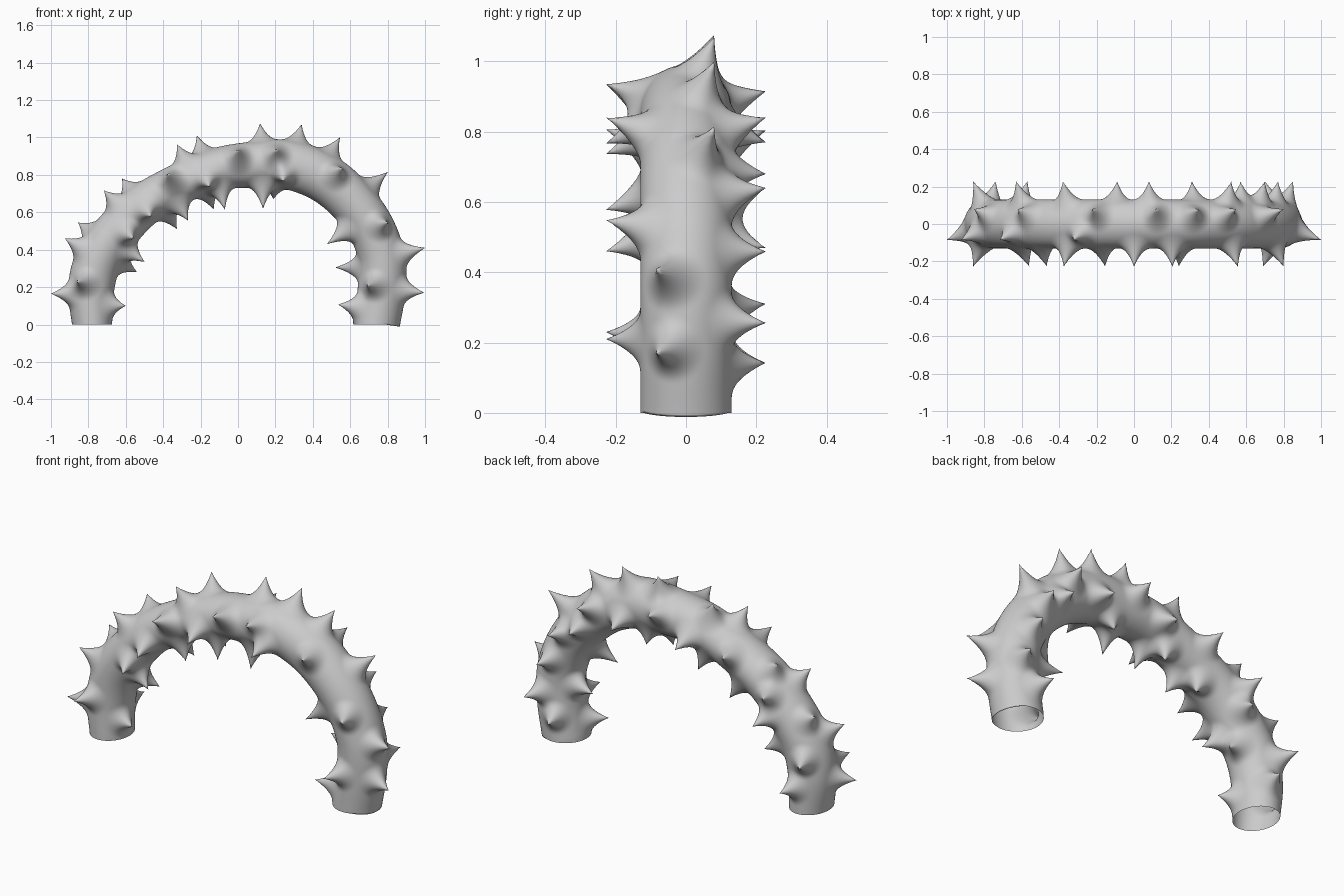
import bpy, bmesh, math
from mathutils import Vector

if "Cube" in bpy.data.objects:
    bpy.data.objects.remove(bpy.data.objects["Cube"])

# centreline of the arch: x, z, radius in the arch plane
PATH = [(-.78, 0, .107), (-.785, .19, .123), (-.745, .35, .125), (-.645, .50, .12),
        (-.51, .635, .115), (-.315, .75, .11), (-.13, .827, .112), (.06, .853, .122),
        (.28, .853, .132), (.495, .76, .13), (.675, .577, .125), (.765, .375, .125),
        (.768, .19, .128), (.74, 0, .125)]
WIDTH = .13           # half width along y
STEPS, SIDES = 26, 112


def catmull(p0, p1, p2, p3, t):
    return .5 * (2 * p1 + (p2 - p0) * t + (2 * p0 - 5 * p1 + 4 * p2 - p3) * t * t
                 + (3 * p1 - p0 - 3 * p2 + p3) * t ** 3)


pts = [Vector(p) for p in PATH]
pts = [2 * pts[0] - pts[1]] + pts + [2 * pts[-1] - pts[-2]]
samples = []
for i in range(1, len(pts) - 2):
    for s in range(STEPS):
        samples.append(catmull(*pts[i - 1:i + 3], s / STEPS))
samples.append(pts[-2])

# open tube swept along the arch
bm = bmesh.new()
rings = []
for i, c in enumerate(samples):
    a, b = samples[max(i - 1, 0)], samples[min(i + 1, len(samples) - 1)]
    tan = Vector((b.x - a.x, 0, b.y - a.y)).normalized()
    out = Vector((-tan.z, 0, tan.x))
    ring = []
    for k in range(SIDES):
        ang = 2 * math.pi * k / SIDES
        p = Vector((c.x, 0, c.y)) + out * c.z * math.cos(ang)
        p.y = WIDTH * math.sin(ang)
        if i in (0, len(samples) - 1):
            p.z = 0
        ring.append(bm.verts.new(p))
    rings.append(ring)
for r0, r1 in zip(rings, rings[1:]):
    for k in range(SIDES):
        n = (k + 1) % SIDES
        bm.faces.new((r0[k], r0[n], r1[n], r1[k]))

# thorn tips by row: (x, z) at a given y
OUTER_BACK = [(-.855, .545), (-.62, .78), (-.22, 1.01), (.118, 1.075),
              (.34, 1.07), (.545, 1.0), (.80, .815)]
OUTER_FRONT = [(-1.0, .165), (-.925, .46), (-.717, .717), (-.326, .963),
               (1.0, .41), (.995, .17)]
INNER_FRONT = [(-.60, .10), (-.50, .335), (-.267, .556), (-.07, .615),
               (.134, .62), (.476, .43), (.535, .107)]
INNER_BACK = [(-.54, .28), (-.326, .51), (-.13, .615), (.19, .67), (.52, .305)]
FRONT = [(-.86, .23), (-.56, .46), (-.467, .578), (-.375, .806), (-.155, .737),
         (0, .935), (.205, .935), (.24, .767), (.555, .84), (.80, .548), (.69, .21)]
BACK = [(-.86, .31), (-.74, .142), (-.63, .64), (-.57, .47), (-.38, .803),
        (-.09, .77), (.08, .915), (.31, .77), (.52, .84), (.57, .68),
        (.70, .64), (.77, .459), (.85, .256), (.70, .142)]
tips = []
for row, y in ((OUTER_BACK, .08), (OUTER_FRONT, -.085), (INNER_FRONT, -.08),
               (INNER_BACK, .08), (FRONT, -.227), (BACK, .227)):
    tips += [Vector((x, y, z)) for x, z in row]

# pull each thorn out of the tube with a sharp falloff
REACH, POWER = .1, 2.3
verts = list(bm.verts)
base = [v.co.copy() for v in verts]
for tip in tips:
    root = min(base, key=lambda p: (p - tip).length_squared)
    pull = tip - root
    for v, p in zip(verts, base):
        d = (p - root).length
        if d < REACH and p.z > .001:
            v.co += pull * (1 - d / REACH) ** POWER

bmesh.ops.recalc_face_normals(bm, faces=bm.faces)
mesh = bpy.data.meshes.new("thorny_arch")
bm.to_mesh(mesh)
bm.free()
for poly in mesh.polygons:
    poly.use_smooth = True
obj = bpy.data.objects.new("thorny_arch", mesh)
bpy.context.collection.objects.link(obj)
